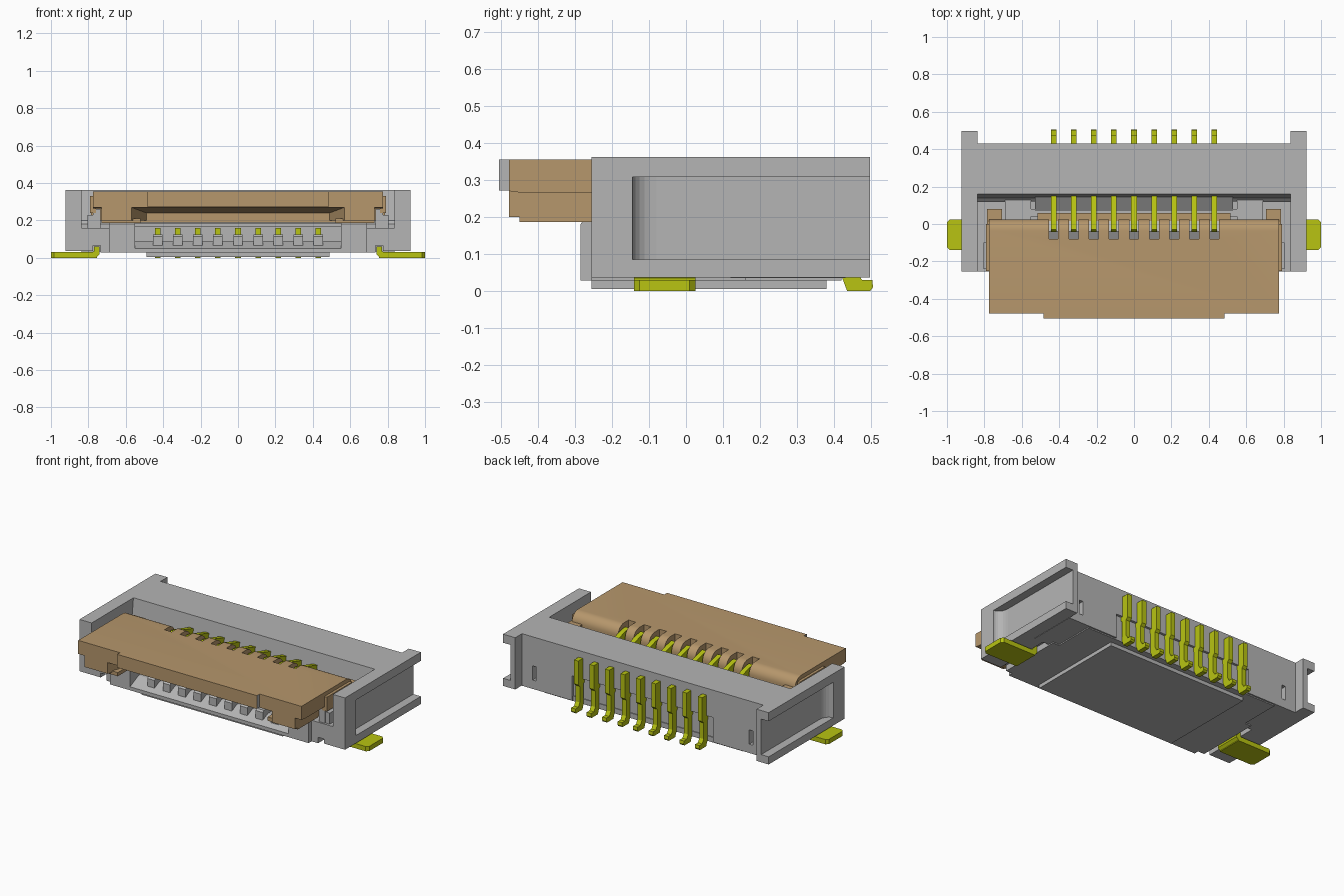
import bpy, bmesh, math
from mathutils import Vector

cube = bpy.data.objects.get("Cube")
if cube:
    bpy.data.objects.remove(cube, do_unlink=True)


def material(name, rgb):
    m = bpy.data.materials.new(name)
    m.use_nodes = True
    m.diffuse_color = (*rgb, 1)
    m.node_tree.nodes["Principled BSDF"].inputs["Base Color"].default_value = (*rgb, 1)
    return m


GREY = material("housing_grey", (0.46, 0.46, 0.46))
TAN = material("actuator_tan", (0.47, 0.31, 0.15))
GOLD = material("contact_yellow", (0.48, 0.55, 0.006))


def prism(name, axis, pts, a, b, mat):
    """Extrude a profile along an axis; x takes (y,z), y takes (x,z), z takes (x,y)."""
    place = {"x": lambda p, t: (t, p[0], p[1]),
             "y": lambda p, t: (p[0], t, p[1]),
             "z": lambda p, t: (p[0], p[1], t)}[axis]
    bm = bmesh.new()
    face = bm.faces.new([bm.verts.new(place(p, a)) for p in pts])
    ext = bmesh.ops.extrude_face_region(bm, geom=[face])
    shift = Vector(place((0, 0), b - a))
    bmesh.ops.translate(bm, vec=shift,
                        verts=[v for v in ext["geom"] if isinstance(v, bmesh.types.BMVert)])
    bmesh.ops.recalc_face_normals(bm, faces=bm.faces)
    me = bpy.data.meshes.new(name)
    bm.to_mesh(me)
    bm.free()
    me.materials.append(mat)
    ob = bpy.data.objects.new(name, me)
    bpy.context.collection.objects.link(ob)
    return ob


def box(name, x0, x1, y0, y1, z0, z1, mat):
    return prism(name, "z", [(x0, y0), (x1, y0), (x1, y1), (x0, y1)], z0, z1, mat)


def cut(ob, cutters):
    """Subtract helper solids, then bake the result and drop the helpers."""
    for c in cutters:
        c.hide_render = True
        mod = ob.modifiers.new("cut", "BOOLEAN")
        mod.operation, mod.solver, mod.object = "DIFFERENCE", "EXACT", c
    bpy.context.view_layer.update()
    dg = bpy.context.evaluated_depsgraph_get()
    me = bpy.data.meshes.new_from_object(ob.evaluated_get(dg))
    ob.modifiers.clear()
    ob.data = me
    for c in cutters:
        bpy.data.objects.remove(c, do_unlink=True)


def flip(s, pts):
    return [(s * x, y) for x, y in pts]


PINS = [-0.43 + i * 0.1075 for i in range(9)]

# Housing: rear block with steep inner face, small windows and a pin recess at the back
rear = prism("housing_rear_block", "x",
             [(0.16, 0.362), (0.43, 0.362), (0.43, 0.035), (0.12, 0.035), (0.12, 0.18), (0.14, 0.2)],
             -0.84, 0.84, GREY)
cut(rear, [box("window_cutter", s * 0.74, s * 0.765, 0.38, 0.5, 0.09, 0.18, GREY) for s in (-1, 1)]
    + [box("recess_cutter", -0.49, 0.49, 0.415, 0.5, 0.0, 0.19, GREY)])

# Housing floor with ramped cable mouth, and the pad underneath
prism("housing_floor", "x", [(-0.285, 0.028), (-0.285, 0.05), (-0.2, 0.09), (0.15, 0.09), (0.15, 0.028)],
      -0.56, 0.56, GREY)
box("bottom_plate", -0.69, 0.69, 0.14, 0.42, 0.028, 0.06, GREY)
box("bottom_pad", -0.49, 0.49, -0.255, 0.38, 0.005, 0.03, GREY)
prism("inner_ledge", "x", [(0.07, 0.08), (0.07, 0.19), (0.145, 0.24), (0.145, 0.08)], -0.53, 0.53, GREY)
box("mouth_back_bar", -0.55, 0.55, -0.06, -0.02, 0.165, 0.185, GREY)
box("mouth_inner_wall", -0.55, 0.55, 0.04, 0.08, 0.08, 0.19, GREY)

for s, side in ((1, "left"), (-1, "right")):
    # Side wall with a round-ended pocket open to the rear
    wall = box(side + "_side_wall", s * 0.838, s * 0.922, -0.255, 0.497, 0.037, 0.362, GREY)
    arc = [(0.922 - 0.052 * math.sin(t), -0.08 - 0.065 * math.cos(t))
           for t in [i * math.pi / 12 for i in range(7)]]
    cut(wall, [prism("pocket_cutter", "z", flip(s, [(1.0, -0.145)] + arc + [(0.87, 0.6), (1.0, 0.6)]),
                     0.085, 0.308, GREY)])
    # Cheek beside the mouth, and outer shoulder notched for the solder tab
    prism(side + "_mouth_cheek", "x",
          [(-0.285, 0.028), (-0.285, 0.18), (-0.28, 0.187), (0.15, 0.187), (0.15, 0.028)],
          s * 0.55, s * 0.69, GREY)
    prism(side + "_shoulder", "y",
          flip(s, [(0.69, 0.028), (0.735, 0.028), (0.735, 0.065), (0.775, 0.065), (0.775, 0.037),
                   (0.84, 0.037), (0.84, 0.16), (0.69, 0.16)]), -0.255, 0.16, GREY)
    # Latch posts beside the actuator
    box(side + "_latch_post", s * 0.735, s * 0.775, -0.245, -0.1, 0.15, 0.262, GREY)
    box(side + "_latch_step", s * 0.775, s * 0.805, -0.24, -0.1, 0.15, 0.23, GREY)
    # Solder tab with upturned inner edge
    prism(side + "_solder_tab", "z",
          flip(s, [(0.755, -0.14), (0.985, -0.14), (1.0, -0.125), (1.0, 0.01), (0.985, 0.025), (0.755, 0.025)]),
          0.0, 0.03, GOLD)
    prism(side + "_solder_tab_upturn", "y",
          flip(s, [(0.74, 0.062), (0.74, 0.02), (0.76, 0.0), (0.78, 0.0), (0.78, 0.03), (0.77, 0.035),
                   (0.77, 0.062)]), -0.14, 0.025, GOLD)

# Actuator: flat lid with rounded rear edge and one slot per contact
curve = [(-0.035 + 0.06 * math.sin(t), 0.295 + 0.06 * math.cos(t))
         for t in [i * math.pi / 16 for i in range(9)]]
lid = prism("actuator_lid", "x",
            [(-0.478, 0.27), (-0.478, 0.355)] + curve + [(0.025, 0.24), (-0.25, 0.24)],
            -0.775, 0.775, TAN)
cut(lid, [box("slot_cutter", x - 0.025, x + 0.025, -0.08, 0.1, 0.1, 0.5, TAN) for x in PINS]
    + [box("side_cutter", s * 0.73, s * 0.9, -0.46, 0.1, 0.1, 0.265, TAN) for s in (-1, 1)])
bpy.ops.object.select_all(action="DESELECT")
lid.select_set(True)
bpy.context.view_layer.objects.active = lid
bpy.ops.object.shade_smooth_by_angle(angle=math.radians(30))

# Front lip, with end faces in the housing colour
lip = box("actuator_lip", -0.485, 0.485, -0.505, -0.475, 0.272, 0.355, TAN)
lip.data.materials.append(GREY)
for f in lip.data.polygons:
    f.material_index = 1 if abs(f.normal.x) > 0.9 else 0

box("actuator_underside", -0.73, 0.73, -0.25, -0.09, 0.19, 0.245, TAN)
box("actuator_pivot_bar", -0.515, 0.515, 0.015, 0.06, 0.22, 0.275, TAN)
for s, side in ((1, "left"), (-1, "right")):
    # Legs under the lid, tapered towards the middle, and rear ears
    prism(side + "_actuator_leg", "z",
          flip(s, [(0.57, -0.478), (0.73, -0.478), (0.73, -0.25), (0.49, -0.25)]), 0.2, 0.272, TAN)
    box(side + "_actuator_foot", s * 0.52, s * 0.73, -0.45, -0.25, 0.187, 0.21, TAN)
    box(side + "_actuator_ear", s * 0.705, s * 0.785, -0.03, 0.08, 0.2, 0.3, TAN)
    box(side + "_actuator_flank", s * 0.76, s * 0.792, -0.25, 0.0, 0.24, 0.33, TAN)

# Contacts: comb tooth, slot floor, upper and lower spring arms, rear leg with foot
for i, x in enumerate(PINS, 1):
    a, b = x - 0.015, x + 0.015
    prism(f"comb_tooth_{i}", "x", [(-0.25, 0.05), (-0.25, 0.115), (-0.24, 0.125), (-0.1, 0.125), (-0.1, 0.05)],
          x - 0.025, x + 0.025, GREY)
    prism(f"slot_floor_{i}", "x", [(-0.08, 0.2), (-0.08, 0.28), (-0.04, 0.3), (0.015, 0.27), (0.015, 0.2)],
          x - 0.025, x + 0.025, GREY)
    prism(f"upper_arm_{i}", "x",
          [(0.17, 0.23), (0.17, 0.28), (0.02, 0.325), (-0.03, 0.335), (-0.042, 0.32), (-0.042, 0.27),
           (0.02, 0.28), (0.08, 0.25)], a, b, GOLD)
    box(f"lower_arm_{i}", a, b, -0.2, 0.16, 0.12, 0.16, GOLD)
    prism(f"rear_leg_{i}", "x",
          [(0.41, 0.32), (0.475, 0.32), (0.475, 0.17), (0.46, 0.155), (0.46, 0.055), (0.475, 0.03),
           (0.503, 0.03), (0.505, 0.01), (0.497, 0.0), (0.435, 0.0), (0.422, 0.035), (0.422, 0.16), (0.41, 0.17)],
          a, b, GOLD)
